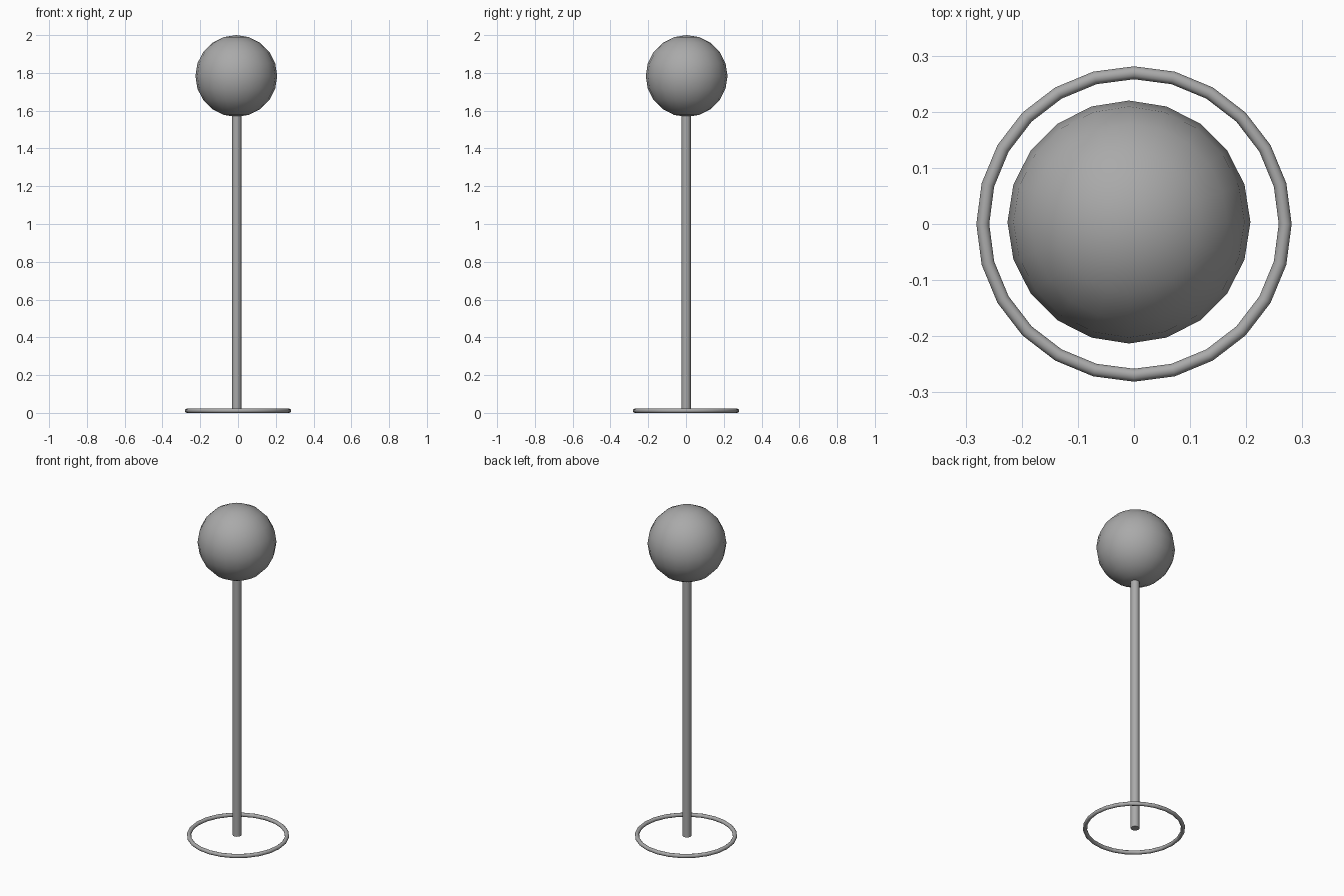
import bpy

if "Cube" in bpy.data.objects:
    bpy.data.objects.remove(bpy.data.objects["Cube"])

grey = bpy.data.materials.new("dark_grey")
grey.diffuse_color = (0.4, 0.4, 0.4, 1)
grey.use_nodes = True
grey.node_tree.nodes["Principled BSDF"].inputs["Base Color"].default_value = grey.diffuse_color


def finish(name, angle=1.05):
    ob = bpy.context.object
    ob.name = name
    ob.data.materials.append(grey)
    bpy.ops.object.shade_smooth_by_angle(angle=angle)


# Base ring lying on the ground
bpy.ops.mesh.primitive_torus_add(major_segments=24, minor_segments=12, major_radius=0.2695,
                                 minor_radius=0.0115, location=(0, 0, 0.0115))
finish("base_ring")

# Upright pole, running a little way into the ball
bpy.ops.mesh.primitive_cylinder_add(vertices=12, radius=0.0245, depth=1.59,
                                    location=(-0.007, 0.001, 0.807))
finish("pole")

# Ball on top, slightly off centre
bpy.ops.mesh.primitive_uv_sphere_add(segments=20, ring_count=10, radius=0.2165,
                                     location=(-0.009, 0.0035, 1.7835))
finish("ball")
